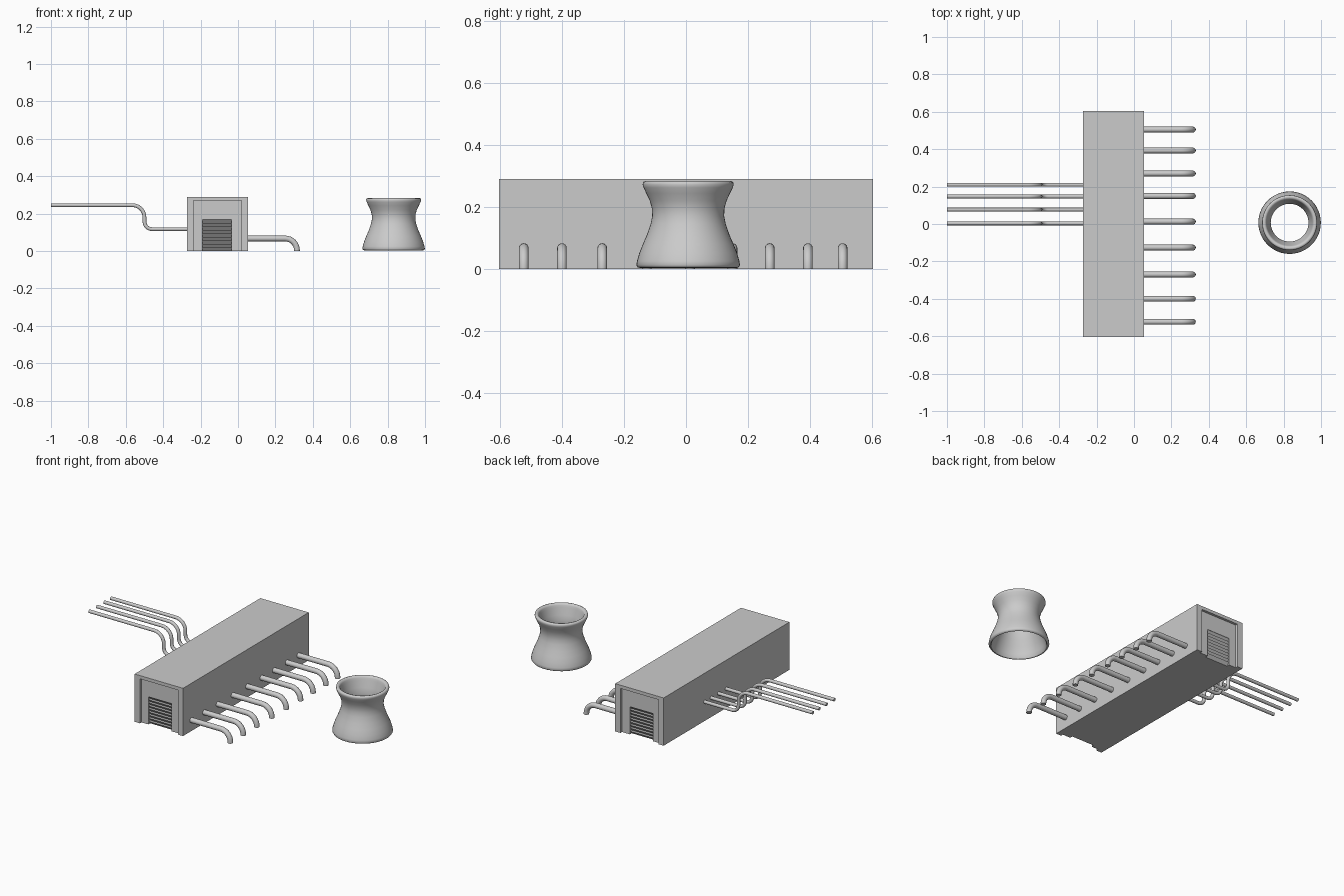
import bpy, bmesh
from math import sin, cos, pi, radians
from mathutils import Vector

if "Cube" in bpy.data.objects:
    bpy.data.objects.remove(bpy.data.objects["Cube"])


def make_object(name, bm):
    bmesh.ops.recalc_face_normals(bm, faces=bm.faces[:])
    me = bpy.data.meshes.new(name)
    bm.to_mesh(me)
    bm.free()
    ob = bpy.data.objects.new(name, me)
    bpy.context.collection.objects.link(ob)
    return ob


def select_only(ob):
    bpy.ops.object.select_all(action='DESELECT')
    ob.select_set(True)
    bpy.context.view_layer.objects.active = ob


def smooth(ob, angle=40):
    select_only(ob)
    bpy.ops.object.shade_smooth_by_angle(angle=radians(angle))


def box(name, lo, hi):
    bm = bmesh.new()
    bmesh.ops.create_cube(bm, size=1)
    for v in bm.verts:
        v.co = Vector([lo[i] + (v.co[i] + 0.5) * (hi[i] - lo[i]) for i in range(3)])
    return make_object(name, bm)


def cut(ob, cutter):
    mod = ob.modifiers.new("cut", 'BOOLEAN')
    mod.operation = 'DIFFERENCE'
    mod.solver = 'EXACT'
    mod.object = cutter
    select_only(ob)
    bpy.ops.object.modifier_apply(modifier=mod.name)
    bpy.data.objects.remove(cutter)


def arc(cx, cz, r, a0, a1, n=8):
    angles = [radians(a0 + (a1 - a0) * i / n) for i in range(n + 1)]
    return [(cx + r * cos(a), cz + r * sin(a)) for a in angles]


def tube(name, path, y, r, sides=16):
    """Round tube along an xz path at depth y."""
    bm = bmesh.new()
    pts = [Vector((x, 0, z)) for x, z in path]
    rings = []
    for i, p in enumerate(pts):
        t = (pts[min(i + 1, len(pts) - 1)] - pts[max(i - 1, 0)]).normalized()
        if i == len(pts) - 1 and abs(t.z) > 0.9:
            t = Vector((0, 0, -1))          # level end on the ground
        side = Vector((0, 1, 0))
        up = t.cross(side)
        rings.append([bm.verts.new(p + Vector((0, y, 0)) + r * (cos(a) * side + sin(a) * up))
                      for a in (2 * pi * k / sides for k in range(sides))])
    for a, b in zip(rings, rings[1:]):
        for k in range(sides):
            j = (k + 1) % sides
            bm.faces.new((a[k], a[j], b[j], b[k]))
    bm.faces.new(rings[0])
    bm.faces.new(rings[-1])
    ob = make_object(name, bm)
    smooth(ob)
    return ob


# Long hall with a recessed panel and door opening at both ends
hall = box("hall", (-0.272, -0.603, 0), (0.053, 0.603, 0.29))
for s in (-1, 1):
    for x0, x1, top, depth in ((-0.237, 0.018, 0.27, 0.015), (-0.19, -0.035, 0.168, 0.045)):
        y0, y1 = sorted((s * (0.603 - depth), s * 0.7))
        cut(hall, box("cutter", (x0, y0, -0.05), (x1, y1, top)))

# Louvred shutters filling the door openings
SLATS = 9
step = 0.168 / SLATS
for s, name in ((-1, "front_shutter"), (1, "back_shutter")):
    profile = [(0.558, 0.0)]
    for i in range(SLATS):
        profile += [(0.57, i * step), (0.586, (i + 1) * step)]
    profile.append((0.558, 0.168))
    bm = bmesh.new()
    face = bm.faces.new([bm.verts.new((-0.19, s * y, z)) for y, z in profile])
    ext = bmesh.ops.extrude_face_region(bm, geom=[face])
    moved = [v for v in ext["geom"] if isinstance(v, bmesh.types.BMVert)]
    bmesh.ops.translate(bm, verts=moved, vec=(0.155, 0, 0))
    if face.is_valid and len(face.link_loops if hasattr(face, "link_loops") else face.loops) and \
            all(len(e.link_faces) < 2 for e in face.edges):
        bm.faces.new(list(face.verts))
    make_object(name, bm)

# Nine drain pipes curving down to the ground
drain_path = [(0.04, 0.067)] + arc(0.252, 0.004, 0.063, 90, 0) + [(0.315, 0.0)]
for i, y in enumerate((0.505, 0.393, 0.27, 0.15, 0.013, -0.126, -0.27, -0.4, -0.523)):
    tube(f"drain_pipe_{i + 1}", drain_path, y, 0.0155)

# Four supply pipes stepping up in an S bend
supply_path = ([(-0.26, 0.117)] + arc(-0.46, 0.157, 0.04, 270, 180)
               + arc(-0.565, 0.18, 0.065, 0, 90) + [(-1.0, 0.245)])
for i, y in enumerate((0.21, 0.147, 0.077, 0.003)):
    tube(f"supply_pipe_{i + 1}", supply_path, y, 0.01)

# Hollow cooling tower, outer wall up then inner wall down
outer = [(0.155, 0.003), (0.163, 0.005), (0.167, 0.012), (0.165, 0.025), (0.158, 0.05),
         (0.146, 0.08), (0.133, 0.11), (0.121, 0.145), (0.116, 0.17), (0.117, 0.195),
         (0.124, 0.22), (0.135, 0.243), (0.144, 0.262), (0.147, 0.272), (0.145, 0.28),
         (0.138, 0.283)]
inner = [(0.129, 0.281), (0.124, 0.272), (0.121, 0.26), (0.108, 0.22), (0.101, 0.19),
         (0.101, 0.165), (0.107, 0.14), (0.119, 0.105), (0.133, 0.07), (0.146, 0.03),
         (0.15, 0.01)]
SEG = 48
bm = bmesh.new()
rings = [[bm.verts.new((0.832 + r * cos(2 * pi * k / SEG), 0.007 + r * sin(2 * pi * k / SEG), z))
          for k in range(SEG)] for r, z in outer + inner]
for a, b in zip(rings, rings[1:] + rings[:1]):
    for k in range(SEG):
        j = (k + 1) % SEG
        bm.faces.new((a[k], a[j], b[j], b[k]))
smooth(make_object("cooling_tower", bm), 60)
